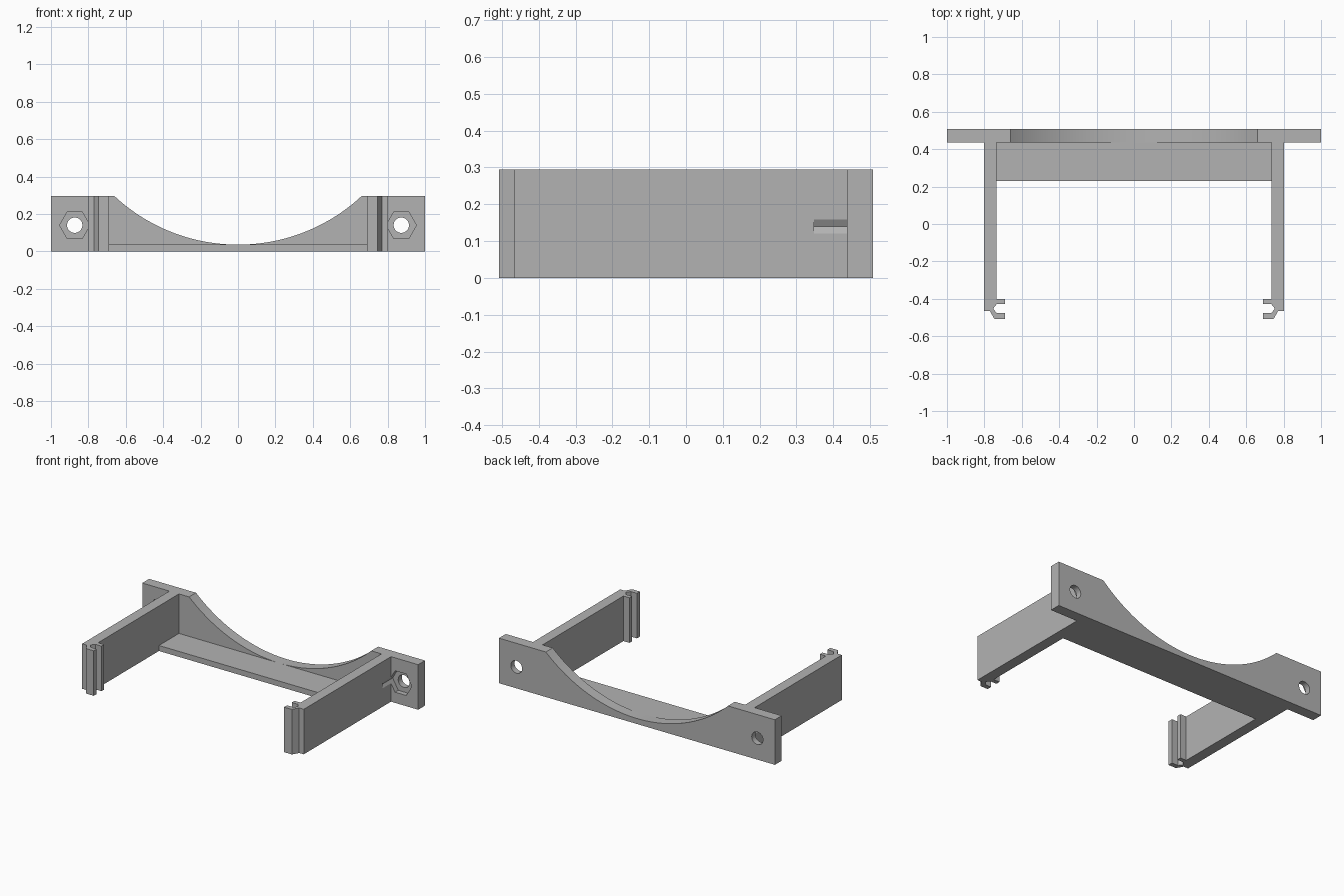
import bpy
import bmesh
from math import sin, cos, asin, pi, radians
from mathutils import Vector

if "Cube" in bpy.data.objects:
    bpy.data.objects.remove(bpy.data.objects["Cube"])

HEIGHT = 0.295
BACK, PLATE_FRONT = 0.508, 0.437
SHELF_TOP = 0.036
BOLT_X, BOLT_Z = 0.873, 0.14

grey = bpy.data.materials.new("plain grey")
grey.use_nodes = True
grey.diffuse_color = (0.45, 0.45, 0.45, 1)
grey.node_tree.nodes["Principled BSDF"].inputs["Base Color"].default_value = grey.diffuse_color


def prism(name, outline, direction):
    """Extrude a closed 3D outline along a direction."""
    bm = bmesh.new()
    face = bm.faces.new([bm.verts.new(p) for p in outline])
    moved = bmesh.ops.extrude_face_region(bm, geom=[face])["geom"]
    verts = [v for v in moved if isinstance(v, bmesh.types.BMVert)]
    bmesh.ops.translate(bm, verts=verts, vec=Vector(direction))
    bmesh.ops.recalc_face_normals(bm, faces=bm.faces)
    mesh = bpy.data.meshes.new(name)
    bm.to_mesh(mesh)
    bm.free()
    mesh.materials.append(grey)
    obj = bpy.data.objects.new(name, mesh)
    bpy.context.collection.objects.link(obj)
    return obj


def bolt_cutter(side, radius, sides, y0, y1):
    """Prism along y, centred on a bolt hole."""
    ring = [(side * BOLT_X + radius * cos(2 * pi * i / sides), y0,
             BOLT_Z + radius * sin(2 * pi * i / sides)) for i in range(sides)]
    return prism("cutter", ring, (0, y1 - y0, 0))


def select(obj):
    bpy.ops.object.select_all(action="DESELECT")
    obj.select_set(True)
    bpy.context.view_layer.objects.active = obj


def cut(obj, cutter):
    mod = obj.modifiers.new("cut", "BOOLEAN")
    mod.operation = "DIFFERENCE"
    mod.solver = "EXACT"
    mod.object = cutter
    select(obj)
    bpy.ops.object.modifier_apply(modifier=mod.name)
    bpy.data.objects.remove(cutter)


# Back plate with a shallow circular saddle
half, drop = 0.66, HEIGHT - SHELF_TOP
radius = (half ** 2 + drop ** 2) / (2 * drop)
sweep, steps = asin(half / radius), 48
arc = []
for i in range(steps + 1):
    a = sweep * (1 - 2 * i / steps)
    arc.append((radius * sin(a), PLATE_FRONT, SHELF_TOP + radius * (1 - cos(a))))
corners = [(-1, HEIGHT), (-1, 0), (1, 0), (1, HEIGHT)]
plate = prism("back_plate", arc + [(x, PLATE_FRONT, z) for x, z in corners],
              (0, BACK - PLATE_FRONT, 0))

# Bottom shelf between the arms
prism("shelf", [(-0.734, 0.23, 0), (0.734, 0.23, 0),
                (0.734, PLATE_FRONT, 0), (-0.734, PLATE_FRONT, 0)], (0, 0, SHELF_TOP))

# Side arms ending in a small slotted clip
arm_profile = [(0.803, PLATE_FRONT), (0.734, PLATE_FRONT), (0.734, -0.4), (0.69, -0.4),
               (0.69, -0.428), (0.734, -0.428), (0.753, -0.452), (0.734, -0.477),
               (0.69, -0.477), (0.69, -0.508), (0.746, -0.508), (0.77, -0.466),
               (0.803, -0.466)]
for side, label in ((1, "left"), (-1, "right")):
    arm = prism(label + "_arm", [(side * x, y, 0) for x, y in arm_profile], (0, 0, HEIGHT))
    # Hexagonal nut pocket, grazing the arm, and a round bolt hole
    cut(arm, bolt_cutter(side, 0.081, 6, 0.348, 0.6))
    cut(plate, bolt_cutter(side, 0.081, 6, 0.348, 0.47))
    cut(plate, bolt_cutter(side, 0.041, 32, 0.3, 0.6))

select(plate)
bpy.ops.object.shade_smooth_by_angle(angle=radians(25))
